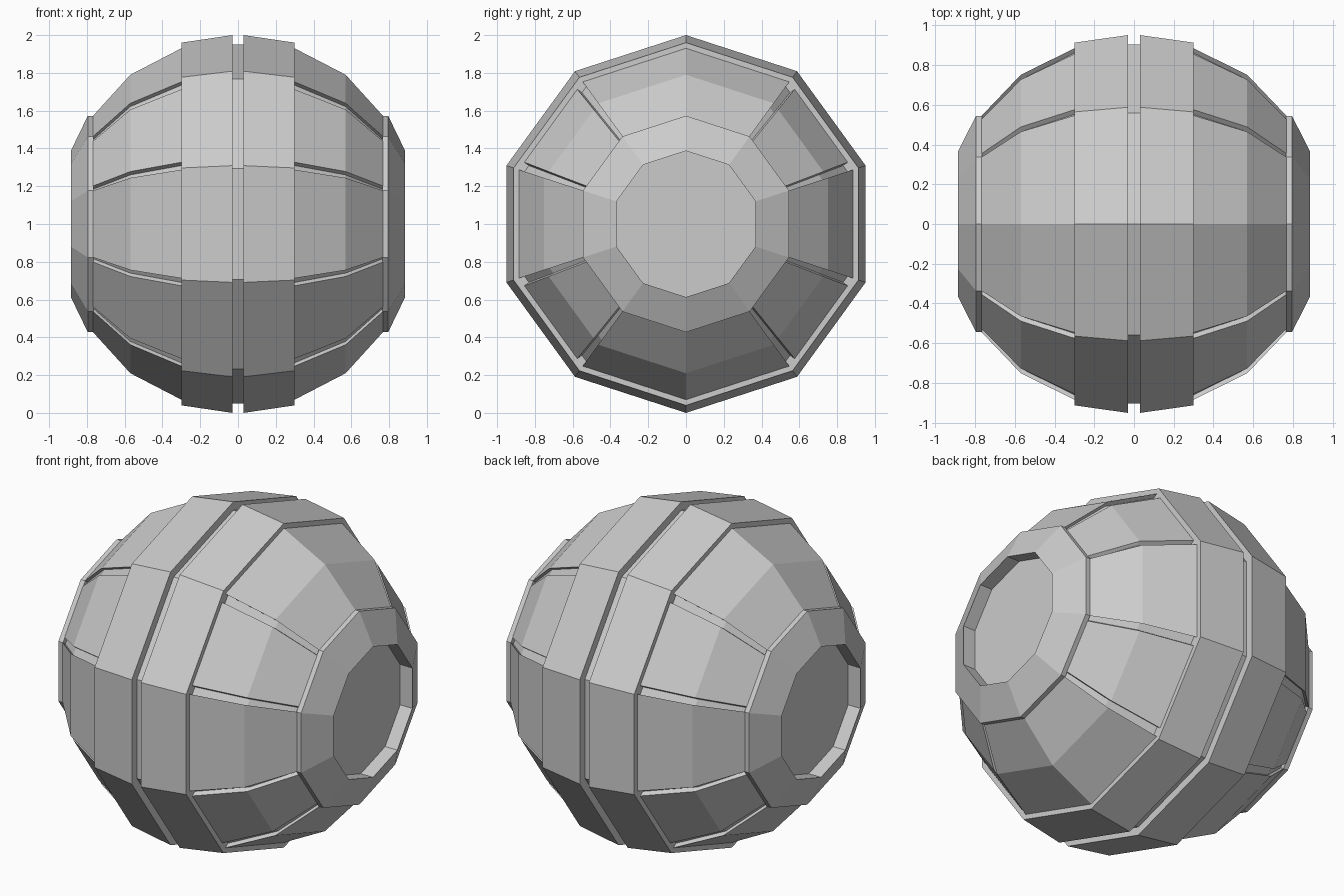
import bpy, bmesh, math
from mathutils import Vector

if "Cube" in bpy.data.objects:
    bpy.data.objects.remove(bpy.data.objects["Cube"])

SIDES = 10
GROOVED = {0, 3, 5, 8}      # the four diagonal facets carry inset panels
GROOVE_SHARE, GROOVE_DEPTH = 0.085, 0.03


def corner(r, k):
    a = math.radians(18 + 36 * k)
    return Vector((r * math.cos(a), r * math.sin(a)))


def plain_section(r):
    return [corner(r, k) for k in range(SIDES)]


def panel_section(r):
    # decagon with a narrow groove along both edges of each diagonal facet
    pts = []
    for k in range(SIDES):
        a, b = corner(r, k), corner(r, k + 1)
        pts.append(a)
        if k in GROOVED:
            sink = -(a + b).normalized() * GROOVE_DEPTH
            p, q = a.lerp(b, GROOVE_SHARE), a.lerp(b, 1 - GROOVE_SHARE)
            # the far corner itself is added by the next facet
            pts += [a + sink, p + sink, p, q, q + sink, b + sink]
    return pts


def loft(name, stations, section, capped=True, mirror=True):
    # skin sections along the x axis
    bm = bmesh.new()
    rings = [[bm.verts.new((x, p.x, p.y + 1)) for p in section(r)]
             for x, r in stations]
    n = len(rings[0])
    for r0, r1 in zip(rings, rings[1:]):
        for i in range(n):
            j = (i + 1) % n
            bm.faces.new((r0[i], r0[j], r1[j], r1[i]))
    if capped:
        bm.faces.new(rings[0][::-1])
        bm.faces.new(rings[-1])
    bmesh.ops.recalc_face_normals(bm, faces=bm.faces)
    me = bpy.data.meshes.new(name)
    bm.to_mesh(me)
    bm.free()
    ob = bpy.data.objects.new(name, me)
    bpy.context.collection.objects.link(ob)
    if mirror:
        mod = ob.modifiers.new("Mirror", 'MIRROR')
        mod.use_mirror_merge = False
    return ob


# Sunken seam round the middle
loft("centre_seam", [(-0.03, 0.95), (0.03, 0.95)], plain_section,
     capped=False, mirror=False)

# Raised bands either side of the seam
loft("middle_band", [(0.03, 1.0), (0.30, 0.96)], plain_section)

# Faceted shells with grooved diagonal panels
loft("panel_shell", [(0.30, 0.93), (0.57, 0.79), (0.77, 0.57)],
     panel_section, capped=False)

# End caps with a sunken round face
loft("end_cap", [(0.765, 0.573), (0.795, 0.573), (0.885, 0.387), (0.805, 0.387)],
     plain_section)
